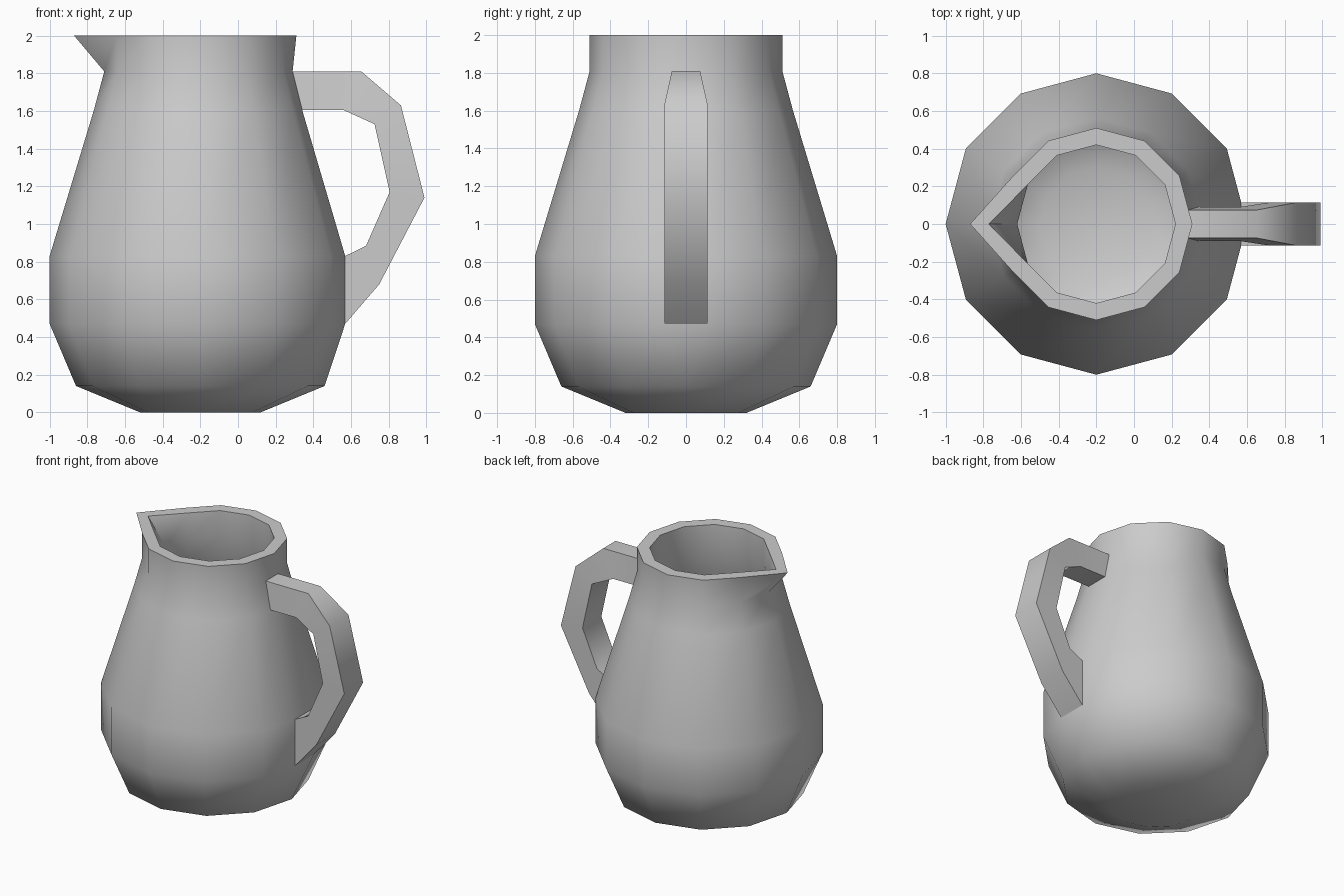
import bpy, bmesh, math

if "Cube" in bpy.data.objects:
    bpy.data.objects.remove(bpy.data.objects["Cube"])

CX, N = -0.2, 12


def finish(name, bm, angle):
    bmesh.ops.remove_doubles(bm, verts=bm.verts, dist=1e-4)
    bmesh.ops.recalc_face_normals(bm, faces=bm.faces)
    mesh = bpy.data.meshes.new(name)
    bm.to_mesh(mesh)
    bm.free()
    ob = bpy.data.objects.new(name, mesh)
    bpy.context.collection.objects.link(ob)
    bpy.ops.object.select_all(action='DESELECT')
    ob.select_set(True)
    bpy.context.view_layer.objects.active = ob
    bpy.ops.object.shade_smooth_by_angle(angle=math.radians(angle))
    return ob


def bridge(bm, a, b):
    for i in range(len(a)):
        j = (i + 1) % len(a)
        bm.faces.new((a[i], a[j], b[j], b[i]))


# Jug body: radius, height, half width of the handle seat, spout tip x (or None)
profile = [
    (0.32, 0.0, 0, None), (0.66, 0.14, 0, None), (0.80, 0.47, 0.115, None),
    (0.80, 0.83, 0.115, None), (0.565, 1.605, 0.09, None),
    (0.51, 1.81, 0.075, None), (0.51, 2.0, 0, -0.87),
    # inside wall
    (0.42, 2.0, 0, -0.77), (0.42, 1.80, 0, None), (0.475, 1.59, 0, None),
    (0.71, 0.82, 0, None), (0.71, 0.49, 0, None), (0.59, 0.21, 0, None),
    (0.30, 0.09, 0, None),
]
bm = bmesh.new()
rings = []
for r, z, w, tip in profile:
    seat_x = CX + r - w * math.tan(math.pi / N)
    pts = [(seat_x, w)]
    for i in range(1, N):
        a = 2 * math.pi * i / N
        x = tip if tip is not None and i == N // 2 else CX + r * math.cos(a)
        pts.append((x, r * math.sin(a)))
    pts.append((seat_x, -w))
    rings.append([bm.verts.new((x, y, z)) for x, y in pts])
for a, b in zip(rings, rings[1:]):
    bridge(bm, a, b)
bm.faces.new(rings[0])
bm.faces.new(rings[-1])
finish("jug_body", bm, 45)

# Handle: outer x, z, half width, then inner x, z, half width
stations = [
    (0.29, 1.81, 0.075, 0.341, 1.605, 0.09),
    (0.655, 1.81, 0.075, 0.56, 1.605, 0.09),
    (0.865, 1.63, 0.115, 0.725, 1.53, 0.115),
    (0.99, 1.14, 0.115, 0.805, 1.17, 0.115),
    (0.75, 0.68, 0.115, 0.68, 0.885, 0.115),
    (0.569, 0.47, 0.115, 0.569, 0.83, 0.115),
]
bm = bmesh.new()
rings = [[bm.verts.new(p) for p in ((xo, -wo, zo), (xo, wo, zo), (xi, wi, zi), (xi, -wi, zi))]
         for xo, zo, wo, xi, zi, wi in stations]
for a, b in zip(rings, rings[1:]):
    bridge(bm, a, b)
finish("handle", bm, 60)
